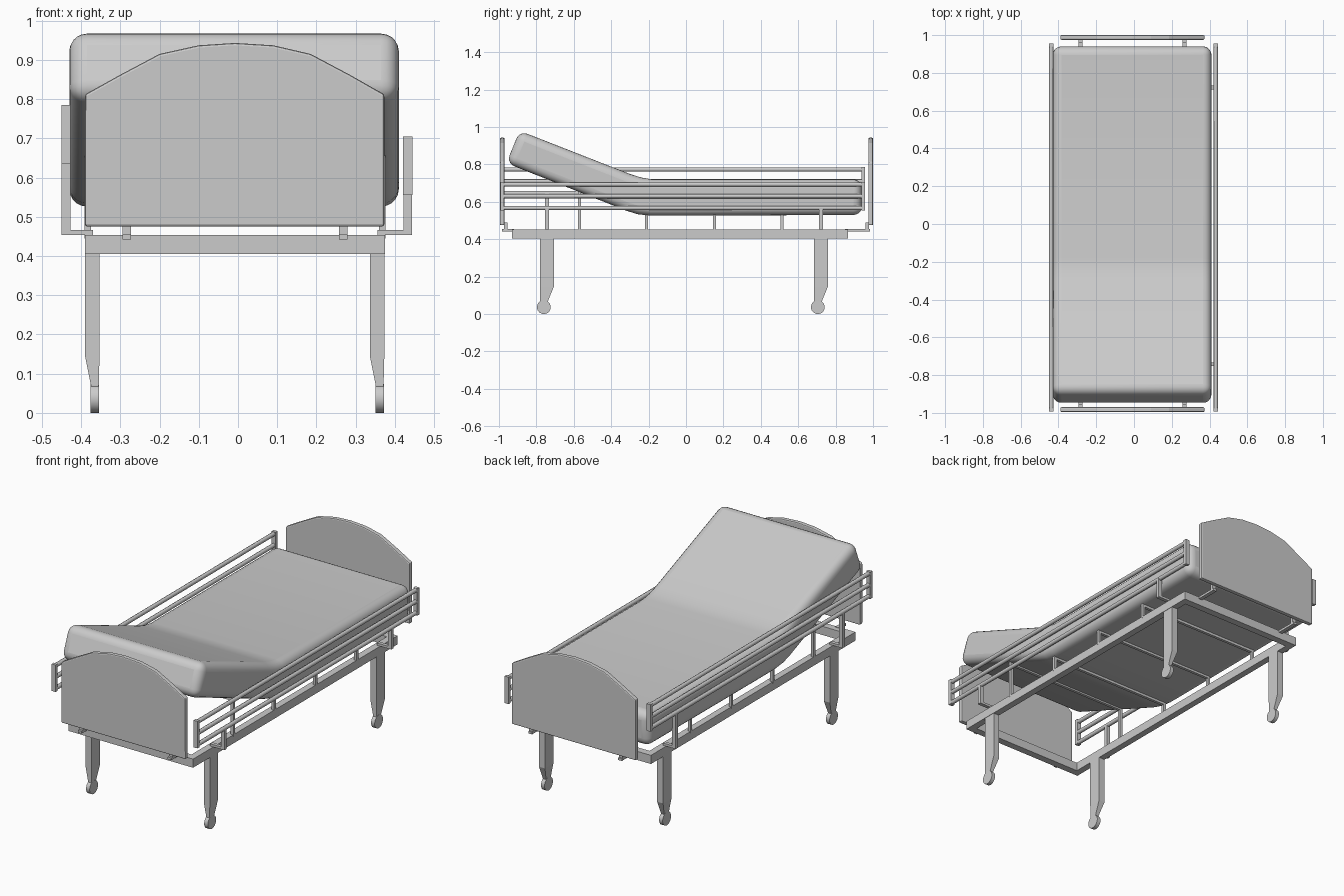
import bpy, bmesh, math
from mathutils import Matrix, Vector

if "Cube" in bpy.data.objects:
    bpy.data.objects.remove(bpy.data.objects["Cube"])


def finish(name, bm, bevel=0, segments=2, smooth=None):
    bmesh.ops.recalc_face_normals(bm, faces=bm.faces)
    mesh = bpy.data.meshes.new(name)
    bm.to_mesh(mesh)
    bm.free()
    ob = bpy.data.objects.new(name, mesh)
    bpy.context.collection.objects.link(ob)
    if bevel:
        mod = ob.modifiers.new("bevel", 'BEVEL')
        mod.width, mod.segments = bevel, segments
        mod.limit_method, mod.angle_limit = 'ANGLE', math.radians(50)
    if smooth:
        bpy.ops.object.select_all(action='DESELECT')
        ob.select_set(True)
        bpy.context.view_layer.objects.active = ob
        bpy.ops.object.shade_smooth_by_angle(angle=math.radians(smooth))
    return ob


def box(bm, x0, x1, y0, y1, z0, z1):
    m = Matrix.Translation(((x0 + x1) / 2, (y0 + y1) / 2, (z0 + z1) / 2))
    m = m @ Matrix.Diagonal((x1 - x0, y1 - y0, z1 - z0, 1))
    bmesh.ops.create_cube(bm, size=1, matrix=m)


def rod(bm, a, b, r, sides=8):
    a, b = Vector(a), Vector(b)
    rot = (b - a).to_track_quat('Z', 'Y').to_matrix().to_4x4()
    bmesh.ops.create_cone(bm, cap_ends=True, segments=sides, radius1=r, radius2=r,
                          depth=(b - a).length, matrix=Matrix.Translation((a + b) / 2) @ rot)


def extrude(bm, pts, vec):
    face = bm.faces.new([bm.verts.new(p) for p in pts])
    new = bmesh.ops.extrude_face_region(bm, geom=[face])['geom']
    bmesh.ops.translate(bm, vec=vec, verts=[v for v in new if isinstance(v, bmesh.types.BMVert)])


# mattress with raised back
bm = bmesh.new()
profile = [(0.94, 0.53), (0.94, 0.72), (-0.18, 0.72), (-0.24, 0.73), (-0.30, 0.749),
           (-0.89, 0.98), (-0.96, 0.807), (-0.32, 0.553), (-0.26, 0.534), (-0.19, 0.526), (0, 0.526)]
extrude(bm, [(-0.43, y, z) for y, z in profile], (0.84, 0, 0))
finish("mattress", bm, 0.045, 5, 40)

# arched headboard and footboard
arch = [(-0.39, 0.475), (-0.39, 0.812), (-0.30, 0.862), (-0.20, 0.915), (-0.10, 0.937), (-0.008, 0.943),
        (0.09, 0.937), (0.185, 0.915), (0.285, 0.862), (0.373, 0.812), (0.373, 0.475)]
for name, y in (("headboard", -0.995), ("footboard", 0.975)):
    bm = bmesh.new()
    extrude(bm, [(x, y, z) for x, z in arch], (0, 0.025, 0))
    finish(name, bm, 0.006)

# board brackets
for name, y0, y1, t in (("headboard_brackets", -0.985, -0.92, -0.972), ("footboard_brackets", 0.85, 0.985, 0.96)):
    bm = bmesh.new()
    for x in (-0.284, 0.268):
        box(bm, x - 0.011, x + 0.011, y0, y1, 0.442, 0.455)
        box(bm, x - 0.011, x + 0.011, t, t + 0.018, 0.442, 0.49)
    finish(name, bm)

# rectangular base frame
bm = bmesh.new()
for x0, x1 in ((-0.39, -0.353), (0.337, 0.375)):
    box(bm, x0, x1, -0.93, 0.865, 0.405, 0.453)
for y0, y1 in ((-0.93, -0.89), (0.825, 0.865)):
    box(bm, -0.36, 0.345, y0, y1, 0.405, 0.453)
finish("base_frame", bm)

# tapered legs with castors
for side, x in (("left", -0.39), ("right", 0.336)):
    for end, y in (("front", -0.78), ("back", 0.685)):
        bm = bmesh.new()
        rings = []
        for z, xa, xb, ya, yb in ((0.42, 0, 0.037, 0, 0.073), (0.145, 0, 0.037, 0, 0.073),
                                  (0.07, 0.015, 0.035, 0, 0.042), (0.035, 0.015, 0.035, 0.005, 0.037)):
            rings.append([bm.verts.new((x + a, y + b, z)) for a, b in ((xa, ya), (xb, ya), (xb, yb), (xa, yb))])
        bm.faces.new(rings[0])
        bm.faces.new(rings[-1])
        for r, s in zip(rings, rings[1:]):
            for i in range(4):
                j = (i + 1) % 4
                bm.faces.new((r[i], r[j], s[j], s[i]))
        finish(f"{end}_{side}_leg", bm)
        bm = bmesh.new()
        rod(bm, (x + 0.014, y + 0.02, 0.037), (x + 0.036, y + 0.02, 0.037), 0.037, 18)
        finish(f"{end}_{side}_castor", bm, smooth=35)

# side guard rails: the right one is lowered
for side, x, z0, inner in (("left", -0.4385, 0.635, -0.37), ("right", 0.433, 0.555, 0.355)):
    bm = bmesh.new()
    for k in range(3):
        z = z0 + 0.012 + k * 0.063
        rod(bm, (x, -0.985, z), (x, 0.95, z), 0.0115)
    for y in (-0.983, 0.947):
        box(bm, x - 0.012, x + 0.012, y - 0.009, y + 0.009, z0, z0 + 0.15)
    finish(f"{side}_guard_rail", bm, smooth=50)
    # brackets carrying the rail
    bm = bmesh.new()
    for y in (-0.743, 0.722):
        box(bm, x - 0.011, x + 0.011, y - 0.01, y + 0.01, 0.453, z0 + 0.01)
        box(bm, min(x, inner), max(x, inner), y - 0.01, y + 0.01, 0.453, 0.466)
    finish(f"{side}_rail_brackets", bm)

# hoops that hold up the mattress
bm = bmesh.new()
for y, z in ((-0.57, 0.652), (-0.212, 0.526), (0.152, 0.526), (0.512, 0.526)):
    for x in (-0.383, 0.368):
        box(bm, x - 0.008, x + 0.008, y - 0.008, y + 0.008, 0.445, z)
    box(bm, -0.391, 0.376, y - 0.008, y + 0.008, z - 0.012, z + 0.004)
finish("mattress_supports", bm)
